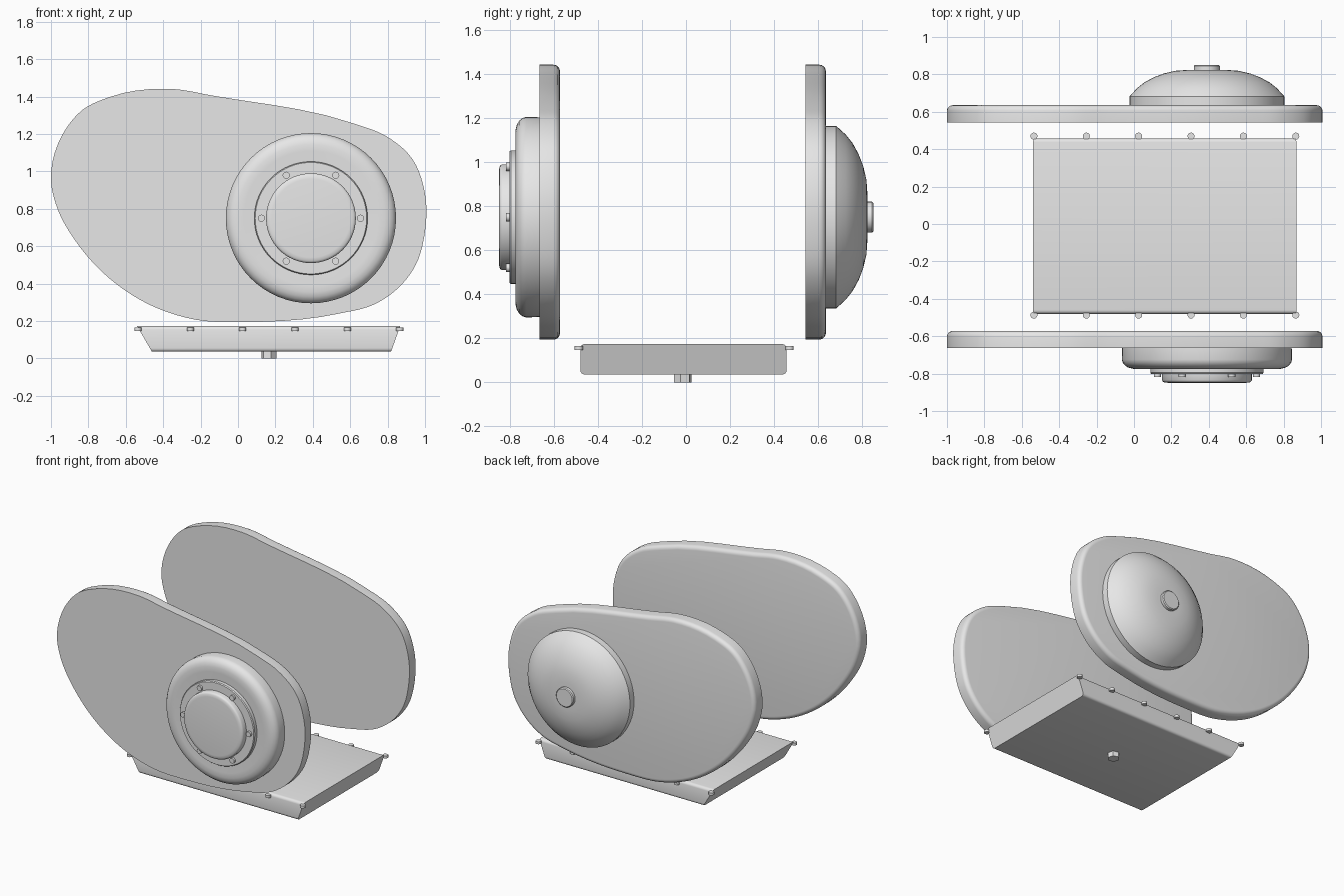
import bpy, bmesh, math
from mathutils import Vector, Matrix

cube = bpy.data.objects.get("Cube")
if cube:
    bpy.data.objects.remove(cube, do_unlink=True)

grey = bpy.data.materials.new("cast_metal_grey")
grey.use_nodes = True
grey.diffuse_color = (0.8, 0.8, 0.8, 1)
grey.node_tree.nodes["Principled BSDF"].inputs["Base Color"].default_value = (0.8, 0.8, 0.8, 1)


def finish(name, bm, angle=35):
    bmesh.ops.recalc_face_normals(bm, faces=bm.faces)
    mesh = bpy.data.meshes.new(name)
    bm.to_mesh(mesh)
    bm.free()
    mesh.materials.append(grey)
    obj = bpy.data.objects.new(name, mesh)
    bpy.context.collection.objects.link(obj)
    bpy.ops.object.select_all(action='DESELECT')
    obj.select_set(True)
    bpy.context.view_layer.objects.active = obj
    bpy.ops.object.shade_smooth_by_angle(angle=math.radians(angle))
    return obj


def loft(name, rings):
    """Skin a stack of equal closed rings and cap both ends."""
    bm = bmesh.new()
    loops = [[bm.verts.new(p) for p in ring] for ring in rings]
    n = len(loops[0])
    for a, b in zip(loops, loops[1:]):
        for i in range(n):
            j = (i + 1) % n
            bm.faces.new((a[i], a[j], b[j], b[i]))
    bm.faces.new(loops[0])
    bm.faces.new(loops[-1])
    return finish(name, bm)


def turned(name, x, z, profile, sides=64):
    """Round part about the y axis; profile holds (radius, y)."""
    turn = [math.tau * i / sides for i in range(sides)]
    return loft(name, [[(x + r * math.cos(t), y, z + r * math.sin(t)) for t in turn]
                       for r, y in profile])


def bolt(name, centre, radius, height, sides, axis='Z', spin=0):
    bm = bmesh.new()
    bmesh.ops.create_cone(bm, cap_ends=True, segments=sides, radius1=radius,
                          radius2=radius, depth=height)
    bm.transform(Matrix.Rotation(math.radians(spin), 4, 'Z'))
    if axis == 'Y':
        bm.transform(Matrix.Rotation(math.pi / 2, 4, 'X'))
    bm.transform(Matrix.Translation(centre))
    return finish(name, bm)


def smooth_loop(points, steps=5):
    """Closed Catmull-Rom curve with spacing-aware tangents."""
    pts = [Vector(p) for p in points]
    n = len(pts)

    def tangent(i):
        a, b, c = pts[i - 1], pts[i], pts[(i + 1) % n]
        d1, d2 = (b - a).length, (c - b).length
        return ((b - a) / d1 * d2 + (c - b) / d2 * d1) / (d1 + d2)

    out = []
    for i in range(n):
        p, q = pts[i], pts[(i + 1) % n]
        length = (q - p).length
        m, k = tangent(i) * length, tangent((i + 1) % n) * length
        for s in range(steps):
            t = s / steps
            out.append(p * (2*t**3 - 3*t*t + 1) + m * (t**3 - 2*t*t + t)
                       + q * (3*t*t - 2*t**3) + k * (t**3 - t*t))
    return out


# Side covers: one outline used twice, with the rear rim rounded
outline = smooth_loop([
    (-1, .95), (-.94, 1.195), (-.83, 1.33), (-.68, 1.4), (-.34, 1.44), (-.14, 1.406),
    (.62, 1.256), (.79, 1.19), (.93, 1.07), (1, .88), (1, .68), (.95, .5), (.86, .38),
    (.73, .29), (.54, .24), (.05, .195), (-.23, .208), (-.47, .286), (-.69, .43),
    (-.87, .63), (-.965, .8)])


def cover(name, front, depth=.092, rim=.03):
    count = len(outline)
    normals = []
    for i in range(count):
        d = (outline[(i + 1) % count] - outline[i - 1]).normalized()
        normals.append(Vector((d.y, -d.x)))      # inward for a clockwise outline
    layers = [(front, 0)]
    for s in range(6):
        a = math.pi / 2 * s / 5
        layers.append((front + depth - rim + rim * math.sin(a), rim * (1 - math.cos(a))))
    rings = []
    for y, inset in layers:
        ring = [p + nrm * inset for p, nrm in zip(outline, normals)]
        rings.append([(p.x, y, p.y) for p in ring])
    return loft(name, rings)


cover("front_side_cover", -.664)
cover("rear_side_cover", .543)

# Front round housing, ring, cap and bolts
HX, HZ = .39, .75
turned("front_round_housing", HX, HZ, [
    (.453, -.655), (.455, -.725), (.45, -.742), (.438, -.757), (.42, -.768),
    (.395, -.774), (.36, -.774), (.29, -.769)])
turned("front_ring", HX, HZ, [(.303, -.76), (.303, -.795), (.298, -.802), (.22, -.802)])
turned("front_cap", HX, HZ, [
    (.24, -.79), (.24, -.835), (.236, -.842), (.228, -.847), (.21, -.849)])
for i in range(6):
    a = math.tau * i / 6
    bolt(f"ring_bolt_{i + 1}",
         (HX + .265 * math.cos(a), -.805, HZ + .265 * math.sin(a)), .019, .026, 12, 'Y')

# Rear dome and its centre knob
turned("rear_dome", HX, HZ, [
    (.414, .625), (.414, .682), (.405, .692), (.375, .725), (.335, .757),
    (.285, .784), (.23, .805), (.17, .819), (.1, .824)])
turned("rear_knob", HX, HZ, [(.07, .81), (.07, .844), (.064, .85)], 32)

# Oil pan: tapered toward the bottom, long edges rounded
bm = bmesh.new()
bmesh.ops.create_cube(bm, size=1)
for v in bm.verts:
    top = v.co.z > 0
    left, right = (-.54, .868) if top else (-.46, .818)
    v.co = (right if v.co.x > 0 else left, .457 if v.co.y > 0 else -.48, .174 if top else .036)
long_edges = [e for e in bm.edges if abs(e.verts[0].co.x - e.verts[1].co.x) > 1]
bmesh.ops.bevel(bm, geom=long_edges, offset=.02, segments=4, profile=.5, affect='EDGES')
finish("oil_pan", bm)

# Pan bolts along both long sides, and the drain plug
for side, y in (("front", -.487), ("rear", .47)):
    for i in range(6):
        bolt(f"pan_bolt_{side}_{i + 1}", (-.535 + .28 * i, y, .156), .019, .018, 12)
bolt("drain_plug", (.165, -.014, .024), .041, .048, 6, spin=15)
